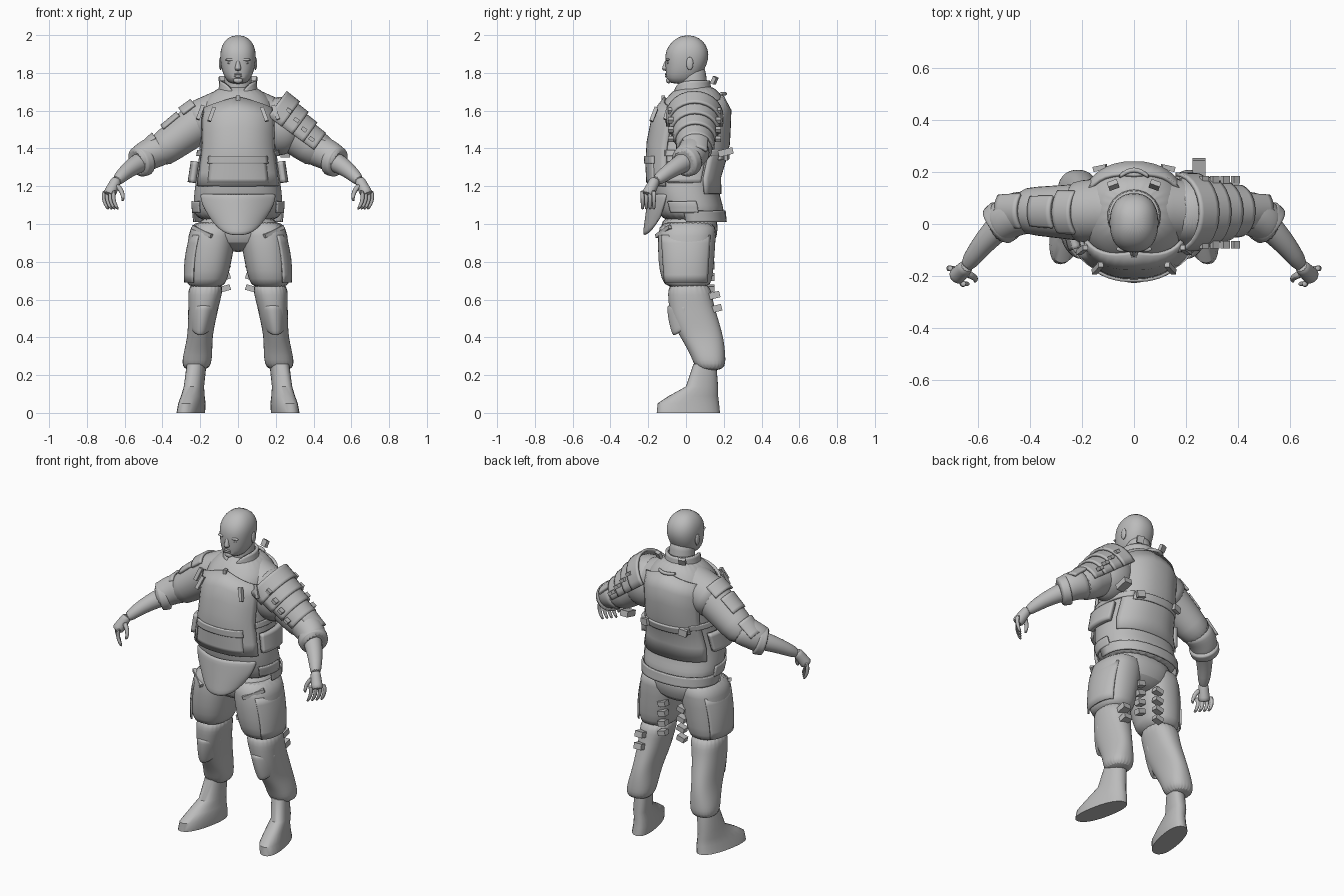
import bpy, bmesh
from math import sin, cos, radians, pi
from mathutils import Vector, Euler

if "Cube" in bpy.data.objects:
    bpy.data.objects.remove(bpy.data.objects["Cube"])

colour = (.5, .5, .5, 1)
grey = bpy.data.materials.new("plain grey")
grey.use_nodes = True
grey.diffuse_color = colour
grey.node_tree.nodes["Principled BSDF"].inputs["Base Color"].default_value = colour
parts = []
SIDES = (1, -1)


def finish(name, verts, faces, thick=0, level=0):
    mesh = bpy.data.meshes.new(name)
    mesh.from_pydata([tuple(v) for v in verts], [], faces)
    bm = bmesh.new()
    bm.from_mesh(mesh)
    bmesh.ops.recalc_face_normals(bm, faces=bm.faces)
    bm.to_mesh(mesh)
    bm.free()
    mesh.materials.append(grey)
    part = bpy.data.objects.new(name, mesh)
    bpy.context.collection.objects.link(part)
    parts.append(part)
    if thick:
        solid = part.modifiers.new("thickness", "SOLIDIFY")
        solid.thickness, solid.offset = thick, 0
    if level:
        smooth = part.modifiers.new("smooth", "SUBSURF")
        smooth.levels = smooth.render_levels = level


def bridge(name, rings, level):
    """Join equal rings into a closed skin."""
    n, last = len(rings[0]), len(rings) - 1
    faces = [(i * n + j, i * n + (j + 1) % n, (i + 1) * n + (j + 1) % n, (i + 1) * n + j)
             for i in range(last) for j in range(n)]
    faces += [tuple(range(n)), tuple(range(last * n, last * n + n))]
    finish(name, [v for ring in rings for v in ring], faces, level=level)


def soft(value, power=2.3):
    size = abs(value) ** (2 / power)
    return size if value >= 0 else -size


def outline(angle, half_width, front, back):
    """Point on a rounded cross-section; angle zero is the front."""
    middle, reach = (front + back) / 2, (back - front) / 2
    return half_width * soft(sin(angle)), middle - reach * soft(cos(angle))


def loft(name, rows, side=1, centre=lambda z: 0, shear=0, level=1, count=24):
    """Rows give height, half width, front and back."""
    rings = []
    for z, half_width, front, back in rows:
        ring = []
        for k in range(count):
            x, y = outline(2 * pi * k / count, half_width, front, back)
            lean = shear * (y - (front + back) / 2)
            ring.append((side * (centre(z) + x - lean), y, z))
        rings.append(ring)
    bridge(name, rings, level)


def limb(name, start, end, thin, thick, side=1, bow=(0, 0, 0), count=12, steps=5):
    """Tapered tube between two points, bowed sideways in the middle."""
    start, end, bow = Vector(start), Vector(end), Vector(bow)
    across = (end - start).cross(Vector((.3, 1, .1))).normalized()
    over = (end - start).normalized().cross(across)
    rings = []
    for i in range(steps):
        t = i / (steps - 1)
        middle = start.lerp(end, t) + bow * sin(pi * t)
        radius = thin + (thick - thin) * t
        ring = []
        for k in range(count):
            a = 2 * pi * k / count
            p = middle + radius * (cos(a) * across + sin(a) * over)
            ring.append((side * p.x, p.y, p.z))
        rings.append(ring)
    bridge(name, rings, 1)


def sheet(name, place, thick=.015, across=14, along=6, level=0):
    """Curved plate from a function of two parameters."""
    verts = [place(i / across, j / along) for i in range(across + 1) for j in range(along + 1)]
    m = along + 1
    faces = [(i * m + j, i * m + j + 1, i * m + m + j + 1, i * m + m + j)
             for i in range(across) for j in range(along)]
    finish(name, verts, faces, thick, level)


def box(name, place, size, turn=(0, 0, 0), side=1):
    bm = bmesh.new()
    bmesh.ops.create_cube(bm, size=1)
    spin = Euler([radians(a) for a in turn]).to_matrix()
    verts = [Vector(place) + spin @ Vector([c * d for c, d in zip(v.co, size)]) for v in bm.verts]
    faces = [[v.index for v in f.verts] for f in bm.faces]
    bm.free()
    finish(name, [(side * v.x, v.y, v.z) for v in verts], faces)


def ball(name, place, size, side=1, count=12):
    x, y, z = place
    wide, deep, tall = size
    bends = [pi * (i + .3) / 7 for i in range(7)]
    loft(name, [(z - tall * cos(a), wide * sin(a), y - deep * sin(a), y + deep * sin(a)) for a in bends],
         side, lambda height: x, count=count)


# Jacket body
TORSO = [(1, .23, -.13, .21), (1.1, .24, -.16, .2), (1.2, .23, -.19, .16), (1.4, .2, -.2, .22), (1.6, .2, -.16, .23),
         (1.66, .18, -.11, .2), (1.74, .09, -.04, .15)]
loft("jacket", TORSO, level=2)


def patch(name, middle, spread, low, high, off=.008, thick=.015, drop=0, side=1):
    """Plate lying on the jacket, placed by angle and height."""
    def place(u, v):
        q = 2 * u - 1
        z = low + v * (high - drop * abs(q) - low)
        below, above = next(pair for pair in zip(TORSO, TORSO[1:]) if z <= pair[1][0])
        row = Vector(below).lerp(Vector(above), (z - below[0]) / (above[0] - below[0]))
        x, y = outline(radians(middle + q * spread), row[1] + off, row[2] - off, row[3] + off)
        return side * x, y, z
    sheet(name, place, thick)


patch("vest_front", 0, 62, 1.2, 1.67, drop=.06)
patch("vest_back", 180, 60, 1.16, 1.69, .004, drop=.05)
patch("chest_pocket", 0, 38, 1.22, 1.34, .012)
patch("pocket_flap", 0, 40, 1.32, 1.36, .018)
patch("back_band", 180, 40, 1.34, 1.38, .012)
patch("jacket_hem", 180, 100, 1.01, 1.07, .002, .01)
for s in SIDES:
    patch("side_pouch", 90, 22, 1.22, 1.33, .025, .03, side=s)
    patch("side_strap", 100, 40, 1.36, 1.39, side=s)
    patch("hip_pocket", 78, 22, 1.06, 1.12, .002, .01, side=s)
    box("chest_buckle", (.14, -.17, 1.58), (.02, .02, .08), (-20, -20, 0), s)
    box("shoulder_buckle", (.2, -.1, 1.59), (.02, .02, .08), (-15, -20, 0), s)
    box("collar_tab", (.08, .15, 1.76), (.04, .02, .04), (-25, 0, -20), s)
    box("back_buckle", (.13, .215, 1.36), (.05, .02, .04), (0, 10, -12), s)
    limb("shoulder_yoke", (.02, .06, 1.61), (.25, .045, 1.52), .13, .118, s, count=20)
box("chest_clip", (0, -.12, 1.66), (.02, .02, .04))
limb("carry_handle", (-.06, .18, 1.69), (.06, .18, 1.69), .01, .01, bow=(0, .03, 0))


# Rounded apron below the vest
def apron(u, v):
    q = 2 * u - 1
    return q * (.2 - .06 * v * v), .09 * q * q - .19 - .03 * v, 1.16 - v * (.22 - .1 * abs(q) ** 3)


sheet("apron_flap", apron, .02, level=1)


# Open shirt collar
def collar(u, v):
    a, radius = radians(320 * u - 160), .1 - .01 * v
    return radius * sin(a), .03 + radius * cos(a), 1.68 + .08 * v - .05 * abs(2 * u - 1) ** 6


sheet("collar", collar, across=24)

# Head and face
limb("neck", (0, .05, 1.62), (0, .03, 1.84), .08, .07, count=20)
loft("head", [(1.74, .04, -.08, .02), (1.77, .07, -.108, .07), (1.82, .088, -.108, .1), (1.87, .095, -.112, .12),
              (1.92, .095, -.108, .12), (1.97, .075, -.075, .095), (2, .03, -.02, .04)])
loft("nose", [(1.81, .01, -.12, -.09), (1.82, .02, -.13, -.09), (1.84, .012, -.122, -.09), (1.87, .01, -.11, -.09)],
     count=12)
ball("upper_lip", (0, -.103, 1.793), (.024, .01, .006))
ball("lower_lip", (0, -.102, 1.782), (.022, .01, .007))
ball("chin", (0, -.092, 1.76), (.026, .015, .016))
for s in SIDES:
    ball("brow", (.04, -.096, 1.87), (.03, .012, .008), s)
    ball("eyelid", (.04, -.092, 1.853), (.017, .01, .007), s)
    ball("ear", (.092, .02, 1.85), (.01, .02, .036), s)

# Arms and hands
SHOULDER = Vector((.2, .045, 1.54))
ALONG = Vector((.8, .02, -.58)).normalized()
UPWARD = Vector((.58, 0, .8)).normalized()


def arm_shell(name, side, start, length, radius, spread, flare=0):
    """Plate bent around the sleeve."""
    def place(u, v):
        a = radians(spread) * (2 * u - 1)
        ray = cos(a) * UPWARD + sin(a) * Vector((0, .92, 0))
        p = SHOULDER + ALONG * (start + v * length) + ray * (radius + flare * v)
        return side * p.x, p.y, p.z
    sheet(name, place)


elbow = SHOULDER + ALONG * .31
cuff_end, wrist = Vector((.535, -.015, 1.325)), Vector((.65, -.17, 1.22))
for s in SIDES:
    limb("sleeve", SHOULDER - ALONG * .1, elbow, .12, .088, s, count=18)
    limb("lower_sleeve", elbow - ALONG * .07, cuff_end, .09, .076, s, bow=(.01, .012, .005), count=18)
    limb("cuff", elbow.lerp(cuff_end, .45), cuff_end, .088, .082, s, count=18)
    limb("forearm", elbow, wrist, .065, .03, s, bow=(.015, 0, .01))
    limb("palm", wrist - Vector((.01, -.01, -.02)), (.685, -.205, 1.15), .028, .036, s)
    for i in range(4):
        x, y = .705 - .017 * i, -.17 - .02 * i
        limb("finger", (x, y, 1.18), (x - .02, y, 1.075), .014, .009, s, bow=(.015, 0, 0), count=8)
    limb("thumb", (.645, -.19, 1.21), (.61, -.22, 1.12), .017, .009, s, bow=(-.015, 0, 0), count=8)
    arm_shell("elbow_pad", s, .24, .11, .098, 45, -.012)

# Layered shoulder guard, left arm only
ball("shoulder_cap", SHOULDER + ALONG * .03, (.13, .14, .16), count=24)
for i in range(4):
    arm_shell("shoulder_guard", 1, .07 * i - .05, .09, .16 - .018 * i, 90, -.004)
    for y in (-.08, .17):
        box("guard_buckle", (.27 + .04 * i, y, 1.6 - .05 * i), (.03, .03, .02), (0, 35, 0))

# Sleeve patches, right arm only
arm_shell("upper_sleeve_patch", -1, .07, .11, .112, 35, -.008)
arm_shell("shoulder_patch", -1, -.03, .08, .122, 45)


# Trousers, pads and boots
def leg_centre(z):
    return .25 - .12 * z


loft("trouser_seat", [(1.06, .2, -.12, .17), (.97, .22, -.14, .17), (.9, .18, -.13, .16), (.85, .06, -.04, .09)])
for s in SIDES:
    loft("thigh", [(1.02, .11, -.14, .16), (.95, .13, -.15, .16), (.8, .12, -.15, .15), (.7, .11, -.13, .14),
                   (.66, .09, -.1, .12)], s, leg_centre)
    loft("lower_trousers", [(.7, .1, -.1, .13), (.6, .085, -.095, .14), (.5, .075, -.085, .17), (.4, .065, -.03, .2),
                            (.3, .08, .03, .21), (.22, .075, .05, .21)], s, leg_centre, level=2)

    def knee(u, v):
        q = 2 * u - 1
        z = .57 - v * (.16 - .05 * q * q)
        return s * (leg_centre(z) + q * (.076 - .02 * v)), .03 * v * v - .09 + .09 * q * q, z
    sheet("knee_pad", knee, .02, level=1)

    def guard(u, v):
        z = .94 - .25 * v
        x, y = outline(radians(35 + 105 * u), .125 - .05 * (v - .5) ** 2, .02 * v - .155, .16 - .02 * v)
        return s * (leg_centre(z) + x), y, z
    sheet("thigh_guard", guard, .01)
    box("thigh_pocket_edge", (.19, -.12, .96), (.13, .02, .02), (0, -22, 35), s)
    loft("boot", [(.26, .05, .04, .16), (.14, .05, 0, .17), (.09, .055, -.09, .17), (.05, .062, -.15, .175),
                  (0, .065, -.155, .18)], s, leg_centre, .2, 0)
    for i in range(4):
        box("inner_strap_tab", (.065, .13, .84 - .06 * i), (.05, .04, .03), (0, 15, 0), s)

# Loose strap ends
for place in [(.2, .14, .62), (.2, .15, .55), (.25, .21, 1.38)]:
    box("strap_end", place, (.05, .08, .035), (14, 0, 0))

for part in parts:
    part.select_set(True)
    bpy.context.view_layer.objects.active = part
bpy.ops.object.shade_smooth_by_angle(angle=radians(40))
